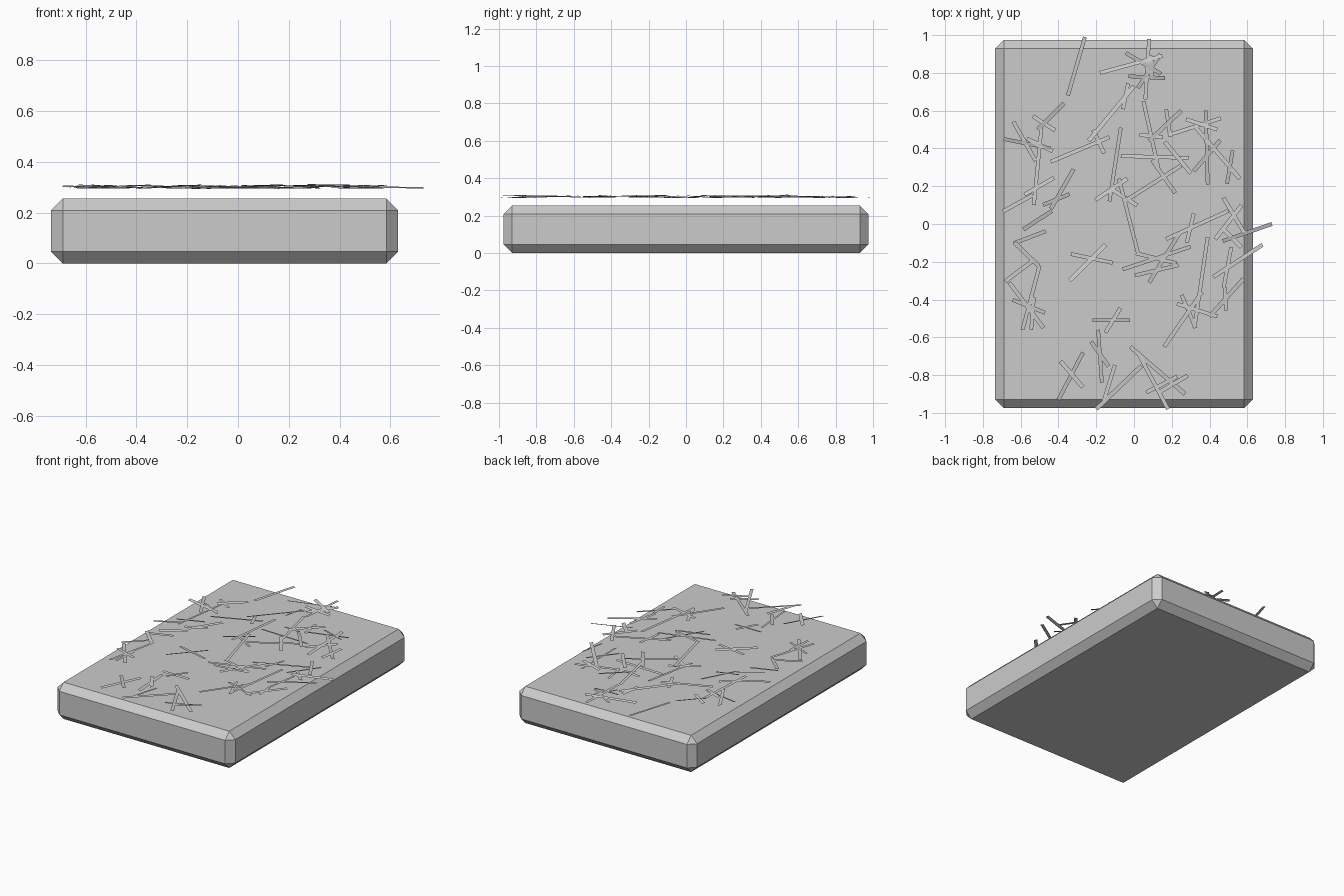
import bpy, bmesh, math, random
from mathutils import Vector

if "Cube" in bpy.data.objects:
    bpy.data.objects.remove(bpy.data.objects["Cube"])

random.seed(7)
grey = bpy.data.materials.new("plain grey")
grey.diffuse_color = (0.6, 0.6, 0.6, 1)
grey.use_nodes = True
grey.node_tree.nodes["Principled BSDF"].inputs["Base Color"].default_value = grey.diffuse_color


def finish(bm, name):
    mesh = bpy.data.meshes.new(name)
    bm.to_mesh(mesh)
    bm.free()
    mesh.materials.append(grey)
    obj = bpy.data.objects.new(name, mesh)
    bpy.context.collection.objects.link(obj)
    return obj


# Chamfered slab
bm = bmesh.new()
bmesh.ops.create_cube(bm, size=1)
for v in bm.verts:
    v.co = (v.co.x * 1.365 - 0.053, v.co.y * 1.95, (v.co.z + 0.5) * 0.255)
bmesh.ops.bevel(bm, geom=bm.edges[:], offset=0.046, segments=1, affect='EDGES')
finish(bm, "bed_slab")


# One flat straw, slightly tilted and rolled
def straw(bm, a, b, width=0.028):
    a, b = Vector(a), Vector(b)
    side = (b - a).orthogonal().normalized() * width / 2
    za, zb = random.uniform(0.295, 0.309), random.uniform(0.295, 0.309)
    roll = random.uniform(-0.003, 0.003)
    corners = [(a + side, za + roll), (b + side, zb + roll),
               (b - side, zb - roll), (a - side, za - roll)]
    face = bm.faces.new([bm.verts.new((p.x, p.y, z)) for p, z in corners])
    face.normal_update()
    if face.normal.z < 0:
        face.normal_flip()


# Long straws: x, y of both ends, in hundredths
LONG = [
    (-26, 99, -35, 68), (8, 98, 6, 66), (-18, 80, 15, 89), (2, 72, 14, 90),
    (0, 73, -24, 44), (-37, 64, -51, 50), (-69, 45, -44, 40), (-49, 51, -53, 10),
    (-44, 33, -13, 46), (-7, 51, -13, 12), (-5, 12, 25, 31), (-7, 36, 29, 35),
    (5, 65, 13, 29), (18, 47, 46, 56), (25, 60, 8, 44), (32, 52, 56, 24),
    (38, 60, 39, 21), (43, -8, 57, 10), (73, 0, 47, -9), (68, -11, 42, -28),
    (58, -29, 40, -49), (39, -7, 32, -55), (36, -36, 16, -65), (-2, -65, 27, -90),
    (2, -68, 18, -98), (-20, -98, 4, -75), (-40, -93, -27, -68), (-22, -51, -2, -51),
    (-66, -31, -48, -55), (-50, -22, -59, -56), (-32, 29, -44, 8), (-8, 24, 2, -15),
    (-34, -30, -15, -11), (8, -31, 24, -5), (-6, -24, 30, -12), (17, -8, 50, 7),
    (-19, -56, -17, -84),
]
bm = bmesh.new()
for x1, y1, x2, y2 in LONG:
    straw(bm, (x1 / 100, y1 / 100, 0), (x2 / 100, y2 / 100, 0))

# Short straws crossing the long ones in small clumps
for x1, y1, x2, y2 in LONG[1:]:
    t = random.uniform(0.15, 0.85)
    centre = Vector((x1 + (x2 - x1) * t, y1 + (y2 - y1) * t, 0)) / 100
    centre.x = max(-0.58, min(0.55, centre.x))
    centre.y = max(-0.85, min(0.85, centre.y))
    angle = math.atan2(y2 - y1, x2 - x1) + random.uniform(0.5, 2.6)
    half = Vector((math.cos(angle), math.sin(angle), 0)) * random.uniform(0.06, 0.12)
    straw(bm, centre - half, centre + half)

# Loose straws filling the left edge
for i in range(6):
    centre = Vector((random.uniform(-0.62, -0.5), 0.2 - 0.09 * i, 0))
    angle = random.uniform(-0.9, 0.9)
    half = Vector((math.cos(angle), math.sin(angle), 0)) * 0.09
    straw(bm, centre - half, centre + half)
finish(bm, "loose_straw")
